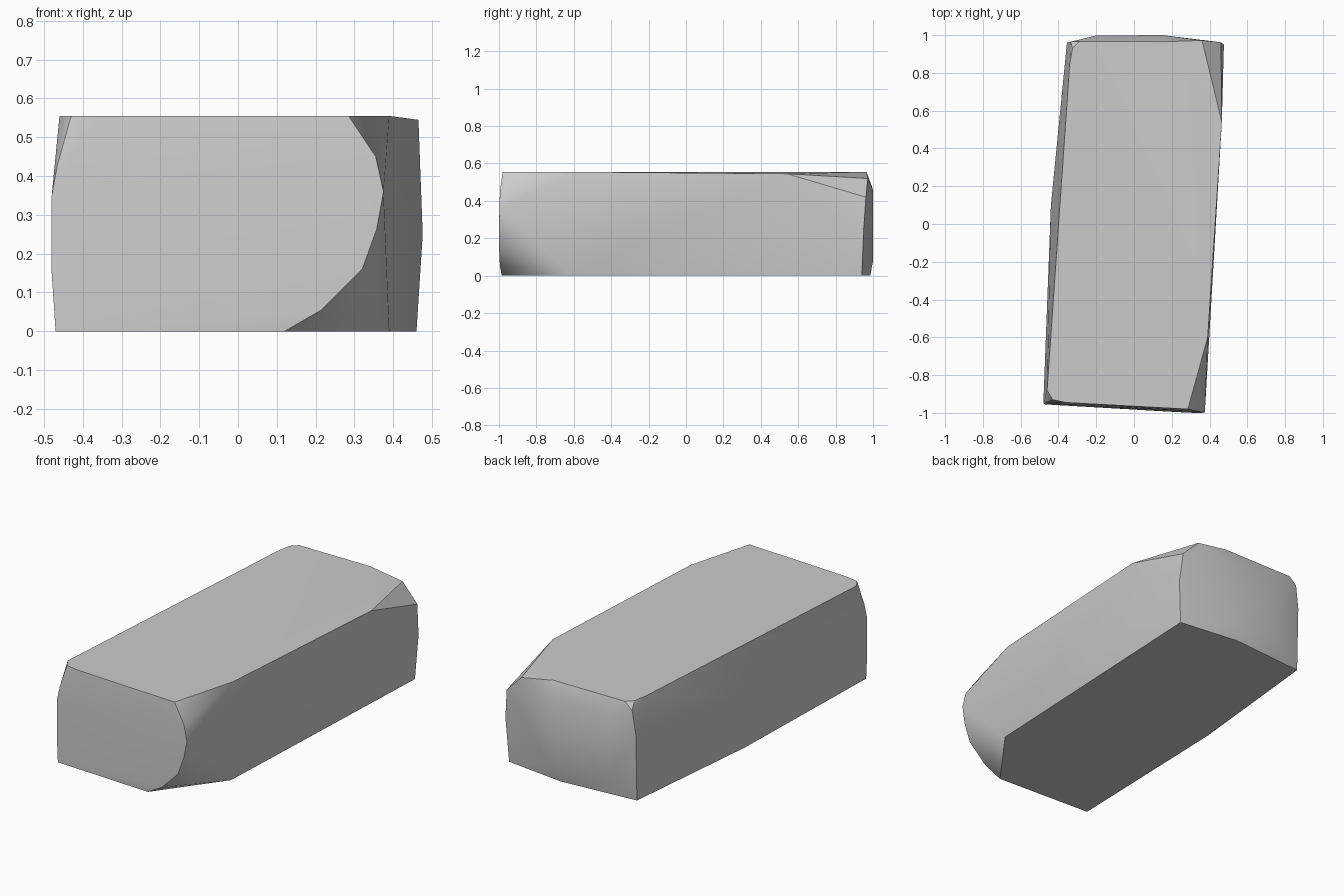
import bpy
import bmesh
import math

default_cube = bpy.data.objects.get("Cube")
if default_cube:
    bpy.data.objects.remove(default_cube, do_unlink=True)

HEIGHT = 0.555


def flat_material(name, colour):
    material = bpy.data.materials.new(name)
    material.use_nodes = True
    material.diffuse_color = colour
    material.node_tree.nodes["Principled BSDF"].inputs["Base Color"].default_value = colour
    return material


def level(outline, z):
    """Lift a flat outline to one height."""
    return [(x, y, z) for x, y in outline]


def hewn_block(name, points, material):
    """Wrap a tight skin around the block's corners and shade it with crisp edges."""
    mesh = bpy.data.meshes.new(name)
    bm = bmesh.new()
    for point in points:
        bm.verts.new(point)
    hull = bmesh.ops.convex_hull(bm, input=bm.verts)
    unused = {v for v in hull["geom_interior"] if isinstance(v, bmesh.types.BMVert)}
    bmesh.ops.delete(bm, geom=list(unused), context="VERTS")
    bmesh.ops.dissolve_limit(bm, angle_limit=math.radians(1), verts=bm.verts, edges=bm.edges)
    bmesh.ops.recalc_face_normals(bm, faces=bm.faces)
    bm.to_mesh(mesh)
    bm.free()
    mesh.materials.append(material)
    block = bpy.data.objects.new(name, mesh)
    bpy.context.collection.objects.link(block)
    bpy.ops.object.select_all(action="DESELECT")
    block.select_set(True)
    bpy.context.view_layer.objects.active = block
    bpy.ops.object.shade_smooth_by_angle(angle=math.radians(30))
    return block


# Underside: slightly skewed, with one front corner knocked off
underside = level([(-0.47, -0.955), (0.12, -0.985), (0.39, -0.62), (0.46, 0.94),
                   (0.1, 0.985), (-0.355, 0.95), (-0.44, 0.1)], 0)

# Top face: narrower along one long side
top_face = level([(-0.46, -0.88), (-0.43, -0.93), (-0.36, -0.945), (0.285, -0.98),
                  (0.39, -0.6), (0.16, 0.965), (-0.29, 0.965), (-0.325, 0.93),
                  (-0.34, 0.85)], HEIGHT)

# Front end: rounded break down one edge, straight on the other
front_end = [(-0.48, -0.95, 0.15), (-0.48, -0.95, 0.35), (-0.465, -0.945, 0.43),
             (0.355, -0.995, 0.45), (0.375, -0.997, 0.36), (0.358, -1, 0.265),
             (0.32, -1, 0.16), (0.215, -0.995, 0.055)]

# Back end: bulging face with a broken upper corner
back_end = [(0.465, 0.54, 0.545), (0.36, 0.972, 0.52), (0.46, 0.962, 0.42),
            (0.476, 0.95, 0.25), (0.15, 1, 0.46), (0.15, 1, 0.08),
            (-0.2, 0.998, 0.46), (-0.2, 0.995, 0.08), (-0.355, 0.96, 0.38),
            (-0.335, 0.965, 0.515)]

# Long side: faint bulge along the middle
long_side = [(-0.44, 0.1, 0.3)]

stone_grey = flat_material("stone grey", (0.6, 0.6, 0.6, 1))
hewn_block("stone_block", underside + top_face + front_end + back_end + long_side, stone_grey)
